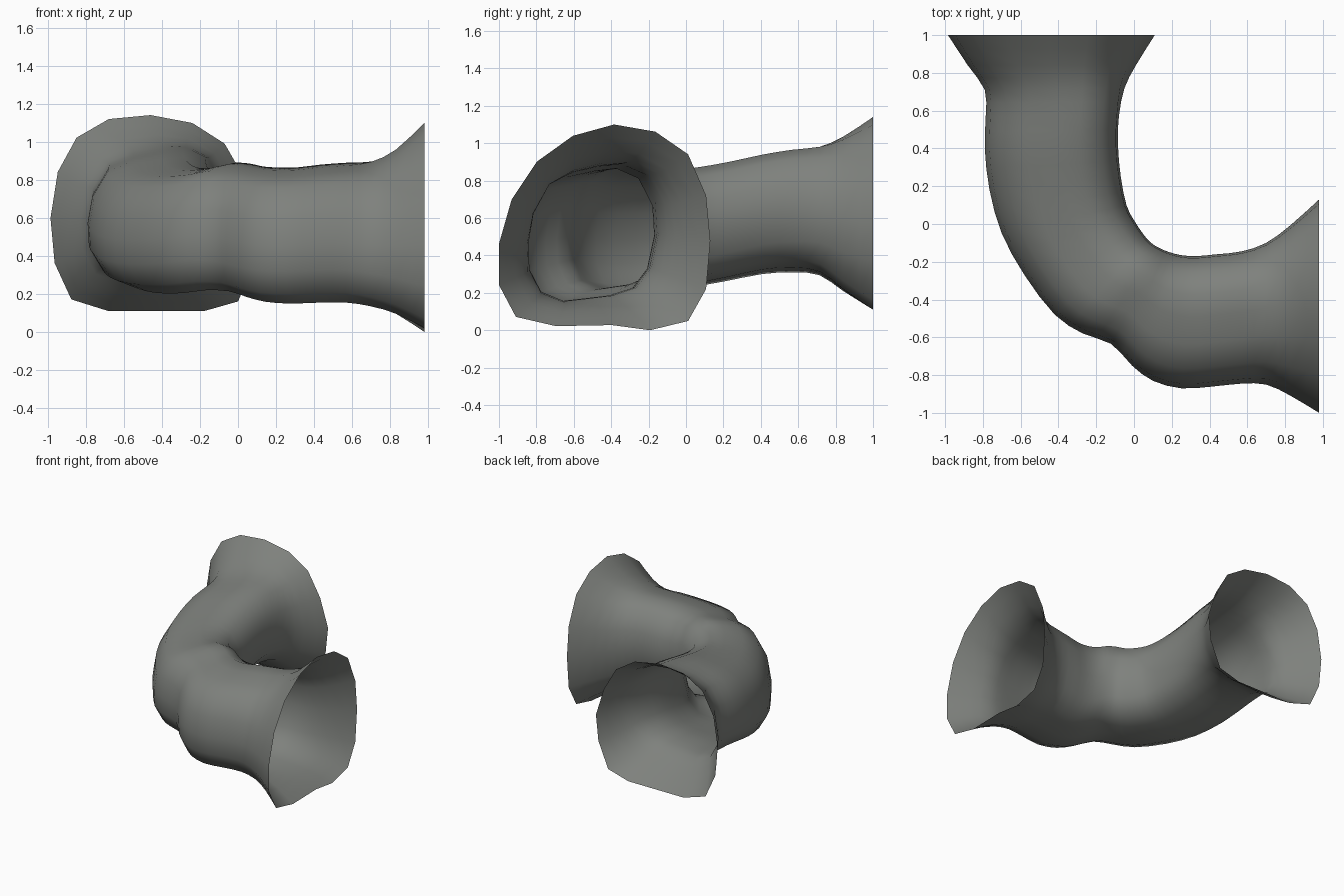
import bpy, bmesh
from mathutils import Vector

if "Cube" in bpy.data.objects:
    bpy.data.objects.remove(bpy.data.objects["Cube"])

# Cross-section profiles (u: -1 outer side of bend, +1 inner side; v: bottom to top)
BACK = [(-1, -.05), (-.93, .42), (-.75, .77), (-.44, .96), (-.04, 1), (.36, .92), (.67, .71), (.87, .34),
        (1, -.1), (.96, -.5), (.8, -.9), (.47, -1), (0, -1), (-.44, -1), (-.8, -.88), (-.96, -.51)]
THROAT = [(-1, -.15), (-.93, .28), (-.7, .7), (-.33, .87), (.08, .96), (.42, 1), (.76, .85), (.97, .45),
          (1, 0), (.89, -.5), (.66, -.8), (.28, -.92), (-.08, -.96), (-.45, -1), (-.8, -.86), (-.98, -.53)]
FRONT = [(-1, -.16), (-.88, .27), (-.64, .64), (-.3, .89), (.09, 1), (.48, .93), (.79, .71), (.96, .31),
         (1, -.13), (.96, -.6), (.79, -.91), (.43, -1), (.07, -.95), (-.46, -.96), (-.84, -.87), (-1, -.56)]

# Stations along the pipe: outer x, y, inner x, y, bottom z, top z
STATIONS = [
    (-.985, 1, .11, 1, .11, 1.14), (-.88, .84, .01, .84, .21, 1.04),
    (-.79, .71, -.05, .72, .295, .99), (-.785, .57, -.08, .57, .31, .965),
    (-.79, .40, -.085, .42, .30, .94), (-.765, .18, -.07, .25, .26, .90),
    (-.70, -.05, -.04, .10, .225, .87), (-.58, -.27, 0, .02, .205, .86),
    (-.42, -.48, .05, -.055, .205, .87), (-.27, -.58, .09, -.10, .22, .89),
    (-.12, -.635, .14, -.13, .215, .885), (-.01, -.75, .19, -.15, .185, .87),
    (.10, -.83, .25, -.165, .16, .865), (.25, -.87, .33, -.17, .15, .865),
    (.42, -.86, .44, -.16, .155, .88), (.57, -.845, .57, -.145, .155, .89),
    (.70, -.85, .70, -.10, .13, .905), (.83, -.91, .83, -.005, .085, .965),
    (.98, -1, .98, .13, 0, 1.10)]
LAST = len(STATIONS) - 1


def ring(i):
    ox, oy, ix, iy, lo, hi = STATIONS[i]
    w = max(0, 1 - min(i, LAST - i) / 3)
    end = BACK if i < LAST / 2 else FRONT
    outer, inner = Vector((ox, oy, 0)), Vector((ix, iy, 0))
    pts = []
    for (u, v), (eu, ev) in zip(THROAT, end):
        u, v = u + (eu - u) * w, v + (ev - v) * w
        p = outer.lerp(inner, (u + 1) / 2)
        p.z = lo + (hi - lo) * (v + 1) / 2
        pts.append(p)
    return pts


def spline(a, b, c, d, t):
    return b + t * ((c - a) / 2 + t * ((a - 2.5 * b + 2 * c - d / 2) + t * (1.5 * (b - c) + (d - a) / 2)))


# Smoothly interpolated rings
rings = [ring(i) for i in range(LAST + 1)]
dense = []
for i in range(LAST):
    near = [rings[max(0, min(LAST, i + k))] for k in (-1, 0, 1, 2)]
    for t in (0, .5):
        dense.append([spline(*q, t) for q in zip(*near)])
dense.append(rings[-1])

# Open skin of the flared elbow pipe
bm = bmesh.new()
rows = [[bm.verts.new(p) for p in r] for r in dense]
for a, b in zip(rows, rows[1:]):
    for j in range(16):
        k = (j + 1) % 16
        bm.faces.new((a[j], b[j], b[k], a[k])).smooth = True
bmesh.ops.recalc_face_normals(bm, faces=bm.faces)
# Make sure the skin faces outward: the lowest face should look down
if min(bm.faces, key=lambda f: f.calc_center_median().z).normal.z > 0:
    bmesh.ops.reverse_faces(bm, faces=bm.faces)
mesh = bpy.data.meshes.new("flared_elbow_pipe")
bm.to_mesh(mesh)
bm.free()

grey = bpy.data.materials.new("dull grey")
grey.diffuse_color = (.21, .22, .205, 1)
grey.use_nodes = True
grey.node_tree.nodes["Principled BSDF"].inputs["Base Color"].default_value = grey.diffuse_color
mesh.materials.append(grey)
pipe = bpy.data.objects.new("flared_elbow_pipe", mesh)
bpy.context.collection.objects.link(pipe)
